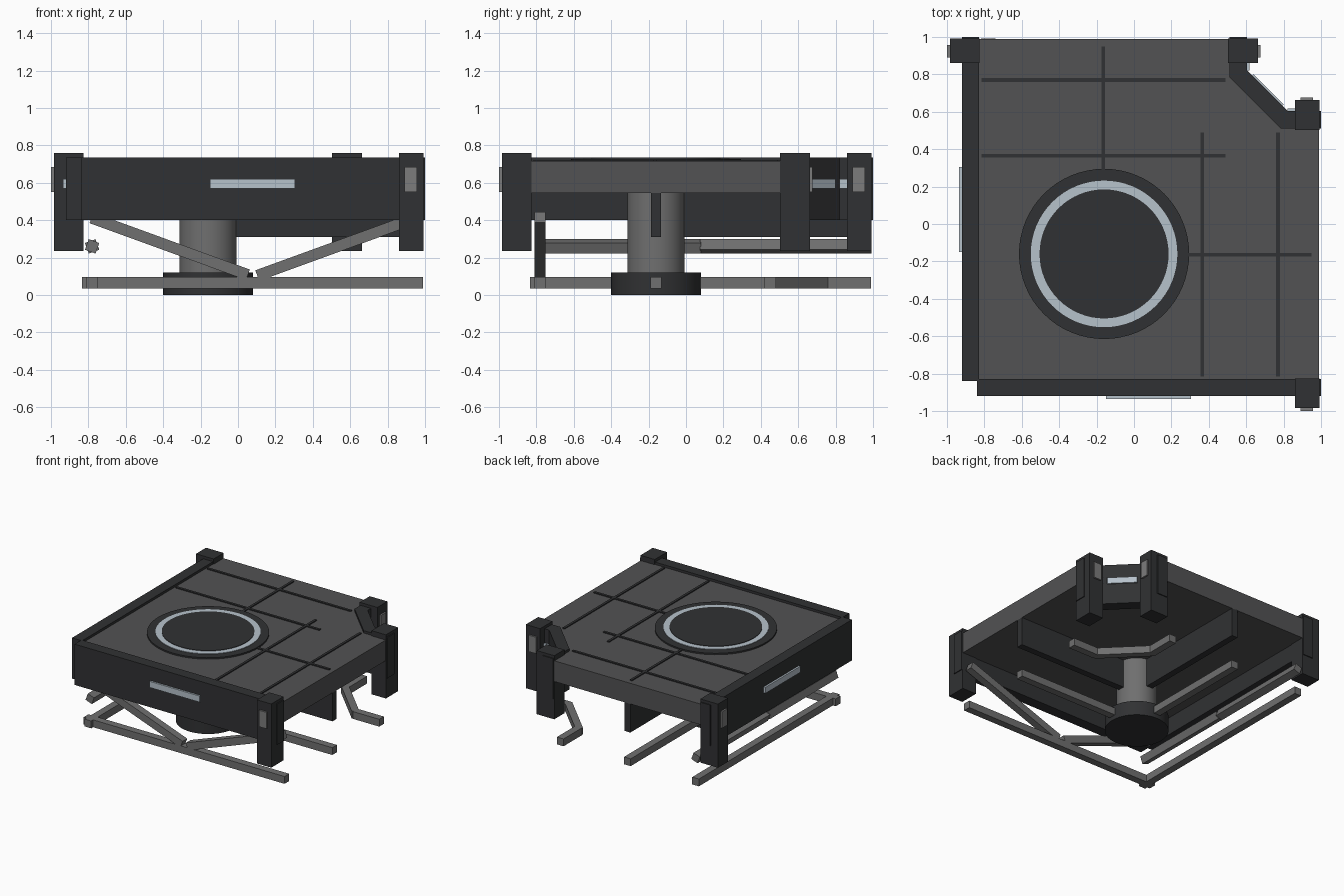
import bpy, bmesh
from math import radians

if "Cube" in bpy.data.objects:
    bpy.data.objects.remove(bpy.data.objects["Cube"])


def material(name, r, g, b):
    m = bpy.data.materials.new(name)
    m.diffuse_color = (r, g, b, 1)
    m.use_nodes = True
    m.node_tree.nodes["Principled BSDF"].inputs["Base Color"].default_value = m.diffuse_color
    return m


DARK = material("dark_metal", 0.03, 0.031, 0.033)
DECK = material("deck_grey", 0.085, 0.085, 0.087)
STEEL = material("steel_grey", 0.16, 0.16, 0.16)
LAMP = material("lamp_grey", 0.2, 0.2, 0.2)
PALE = material("pale_light", 0.47, 0.54, 0.6)
CX = -0.16  # column centre, on the diagonal mirror line x = y


def prism(name, pts, z0, z1, mat):
    """Extrude a plan outline from z0 to z1."""
    bm = bmesh.new()
    face = bm.faces.new([bm.verts.new((x, y, z0)) for x, y in pts])
    res = bmesh.ops.extrude_face_region(bm, geom=[face])
    for v in res["geom"]:
        if isinstance(v, bmesh.types.BMVert):
            v.co.z = z1
    bmesh.ops.recalc_face_normals(bm, faces=bm.faces)
    me = bpy.data.meshes.new(name)
    bm.to_mesh(me)
    bm.free()
    me.materials.append(mat)
    ob = bpy.data.objects.new(name, me)
    bpy.context.collection.objects.link(ob)
    return ob


def pair(name, x0, x1, y0, y1, z0, z1, mat):
    """A box and its mirror image across the diagonal x = y."""
    pts = [(x0, y0), (x1, y0), (x1, y1), (x0, y1)]
    prism(name + "_a", pts, z0, z1, mat)
    prism(name + "_b", [(y, x) for x, y in pts], z0, z1, mat)


def disc(name, r, z0, z1, mat, bevel=0):
    bpy.ops.mesh.primitive_cylinder_add(vertices=64, radius=r, depth=z1 - z0,
                                        location=(CX, CX, (z0 + z1) / 2))
    ob = bpy.context.object
    ob.name = name
    ob.data.materials.append(mat)
    bpy.ops.object.shade_smooth_by_angle(angle=radians(30))
    return ob


def bar(name, loc, size, angle):
    """A box turned about the y axis."""
    bpy.ops.mesh.primitive_cube_add(size=1, location=loc)
    ob = bpy.context.object
    ob.name = name
    ob.scale = size
    ob.rotation_euler.y = radians(angle)
    ob.data.materials.append(STEEL)


# Deck slab with clipped corner
prism("deck", [(-0.84, -0.84), (0.99, -0.84), (0.99, 0.52), (0.78, 0.52),
               (0.52, 0.78), (0.52, 0.99), (-0.84, 0.99)], 0.545, 0.715, DECK)

# Deck seam strips
pair("short_seam", -0.175, -0.155, 0.29, 0.95, 0.71, 0.723, DARK)
for y in (0.365, 0.77):
    pair("long_seam", -0.815, 0.49, y - 0.01, y + 0.01, 0.71, 0.723, DARK)

# Round landing pad
disc("pad_rim", 0.455, 0.70, 0.727, DARK)
disc("pad_light_ring", 0.392, 0.71, 0.731, PALE)
disc("pad_centre", 0.345, 0.71, 0.735, DARK)

# Support column and foot
disc("column", 0.153, 0.11, 0.55, STEEL)
disc("column_foot", 0.24, 0.0, 0.12, DARK)

# Outer walls with light strips
pair("outer_wall", -0.84, 1.0, -0.92, -0.83, 0.40, 0.735, DARK)
pair("wall_light", -0.15, 0.305, -0.935, -0.91, 0.57, 0.62, PALE)

# Notch walls with light strips
prism("notch_wall", [(0.51, 1.0), (0.51, 0.785), (0.785, 0.51), (1.0, 0.51),
                     (1.0, 0.605), (0.82, 0.605), (0.605, 0.82), (0.605, 1.0)],
      0.40, 0.735, DARK)
prism("notch_light", [(0.625, 0.79), (0.79, 0.625), (0.80, 0.64), (0.64, 0.80)],
      0.57, 0.62, PALE)
pair("notch_side_light", 0.82, 0.97, 0.60, 0.617, 0.57, 0.62, PALE)

# Posts with lamps
pair("outer_post", 0.862, 0.992, -0.985, -0.825, 0.235, 0.758, DARK)
pair("outer_post_lamp", 0.89, 0.957, -0.999, -0.97, 0.55, 0.685, LAMP)
pair("notch_post", 0.862, 0.992, 0.503, 0.663, 0.235, 0.758, DARK)
pair("notch_post_lamp", 0.89, 0.957, 0.65, 0.677, 0.55, 0.685, LAMP)

# Beams under the deck
pair("deck_beam", CX, 0.99, CX - 0.027, CX + 0.027, 0.31, 0.55, DARK)

# Lower rails
pair("outer_rail", -0.835, 0.99, -0.81, -0.75, 0.035, 0.095, STEEL)
pair("centre_rail", CX, 0.99, CX - 0.03, CX + 0.03, 0.035, 0.095, STEEL)
pair("notch_rail", 0.75, 0.99, 0.42, 0.48, 0.035, 0.095, STEEL)
prism("notch_diagonal_rail", [(0.42, 0.74), (0.74, 0.42), (0.78, 0.46), (0.46, 0.78)],
      0.035, 0.095, STEEL)

# Braces: sloping on the front, level and rolled on the left
for c, length, angle in ((-0.365, 0.89, 20), (0.533, 0.915, -20)):
    bar("front_brace", (c, -0.78, 0.26), (length, 0.06, 0.06), angle)
    bar("left_brace", (-0.78, c, 0.26), (0.06, length, 0.06), angle)
